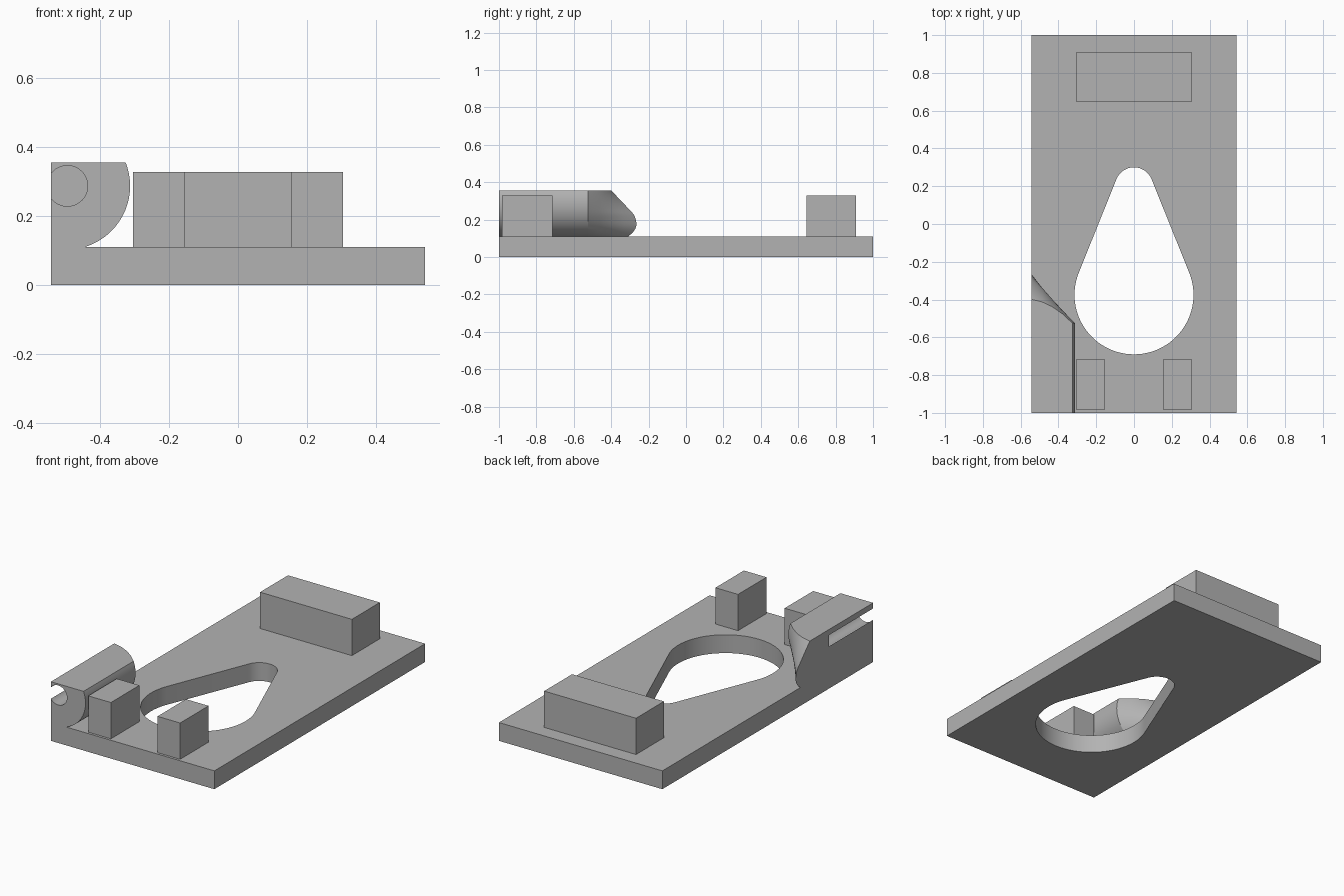
import bpy, bmesh, math

if "Cube" in bpy.data.objects:
    bpy.data.objects.remove(bpy.data.objects["Cube"])

GREY = (0.45, 0.45, 0.45, 1)
grey = bpy.data.materials.new("plain grey")
grey.use_nodes = True
grey.diffuse_color = GREY
grey.node_tree.nodes["Principled BSDF"].inputs["Base Color"].default_value = GREY

HALF_W, PLATE_TOP, BLOCK_TOP, CLIP_TOP = 0.543, 0.11, 0.328, 0.355


def finish(name, bm):
    bmesh.ops.recalc_face_normals(bm, faces=bm.faces[:])
    mesh = bpy.data.meshes.new(name)
    bm.to_mesh(mesh)
    bm.free()
    mesh.materials.append(grey)
    obj = bpy.data.objects.new(name, mesh)
    bpy.context.collection.objects.link(obj)
    return obj


def box(name, x0, x1, y0, y1, z0, z1):
    return prism(name, [(x0, y0, z0), (x1, y0, z0), (x1, y1, z0), (x0, y1, z0)], (0, 0, z1 - z0))


def prism(name, points, offset):
    bm = bmesh.new()
    face = bm.faces.new([bm.verts.new(p) for p in points])
    top = bmesh.ops.extrude_face_region(bm, geom=[face], use_keep_orig=True)["geom"]
    bmesh.ops.translate(bm, vec=offset, verts=[v for v in top if isinstance(v, bmesh.types.BMVert)])
    return finish(name, bm)


def cut(obj, cutter):
    cutter.hide_render = True
    mod = obj.modifiers.new("cut", "BOOLEAN")
    mod.operation, mod.solver, mod.object = "DIFFERENCE", "EXACT", cutter
    bpy.context.view_layer.objects.active = obj
    bpy.ops.object.modifier_apply(modifier=mod.name)
    bpy.data.objects.remove(cutter)


def smooth(obj):
    bpy.ops.object.select_all(action="DESELECT")
    obj.select_set(True)
    bpy.context.view_layer.objects.active = obj
    bpy.ops.object.shade_smooth_by_angle(angle=math.radians(25))


def arc(cx, cy, r, a0, a1, n):
    angles = [a0 + (a1 - a0) * i / n for i in range(n + 1)]
    return [(cx + r * math.cos(a), cy + r * math.sin(a)) for a in angles]


# Base plate with a teardrop opening made of two tangent arcs
plate = box("base_plate", -HALF_W, HALF_W, -1, 1, 0, PLATE_TOP)
BIG_R, BIG_Y, SMALL_R, SMALL_Y = 0.315, -0.375, 0.1, 0.2
tilt = math.asin((BIG_R - SMALL_R) / (SMALL_Y - BIG_Y))
outline = arc(0, SMALL_Y, SMALL_R, tilt, math.pi - tilt, 24)
outline += arc(0, BIG_Y, BIG_R, math.pi - tilt, 2 * math.pi + tilt, 56)
cut(plate, prism("teardrop_cutter", [(x, y, -0.1) for x, y in outline], (0, 0, 0.4)))
smooth(plate)

# Stop blocks
box("back_block", -0.305, 0.305, 0.645, 0.91, PLATE_TOP, BLOCK_TOP)
for side, x in (("right", -0.23), ("left", 0.23)):
    box(f"front_{side}_block", x - 0.075, x + 0.075, -0.985, -0.715, PLATE_TOP, BLOCK_TOP)

# Rounded clip: straight bulging body, then a tapered end closing on the outer wall
CX, CZ, R, BEND_Y = -0.498, 0.287, 0.185, -0.525
bulge = arc(CX, CZ, R, math.asin((CLIP_TOP - CZ) / R), math.asin((PLATE_TOP - CZ) / R), 28)


def end_y(z):
    if z > 0.235:
        return -0.285 - (z - 0.235) * 0.95
    return -0.265 - (5.5 if z > 0.175 else 10.6) * (z - 0.175) ** 2


bm = bmesh.new()
rings = [[bm.verts.new((x, y, z)) for x, z in bulge] for y in (-1, BEND_Y)]
for t in (0.25, 0.5, 0.75, 1):
    ring = []
    for x, z in bulge:
        lift = 0.1 * t * (1 - t) * max(0, (z - 0.2) / 0.155)
        ring.append(bm.verts.new((x + (-HALF_W - x) * t, BEND_Y + (end_y(z) - BEND_Y) * t + lift, z)))
    rings.append(ring)
for a, b in zip(rings, rings[1:]):
    for i in range(len(a) - 1):
        bm.faces.new((a[i], a[i + 1], b[i + 1], b[i]))
top = bm.verts.new((-HALF_W, -1, CLIP_TOP))
low = bm.verts.new((-HALF_W, -1, PLATE_TOP))
bm.faces.new(rings[0] + [low, top])
bm.faces.new(rings[-1] + [low, top])
bm.faces.new([r[0] for r in rings] + [top])
bm.faces.new([r[-1] for r in rings] + [low])
clip = finish("side_clip", bm)

# Round groove along the clip, breaking through its outer wall
bore = arc(-0.495, CZ, 0.059, 0, 2 * math.pi, 40)[:-1]
cut(clip, prism("bore_cutter", [(x, -1.1, z) for x, z in bore], (0, 0.52, 0)))
smooth(clip)
